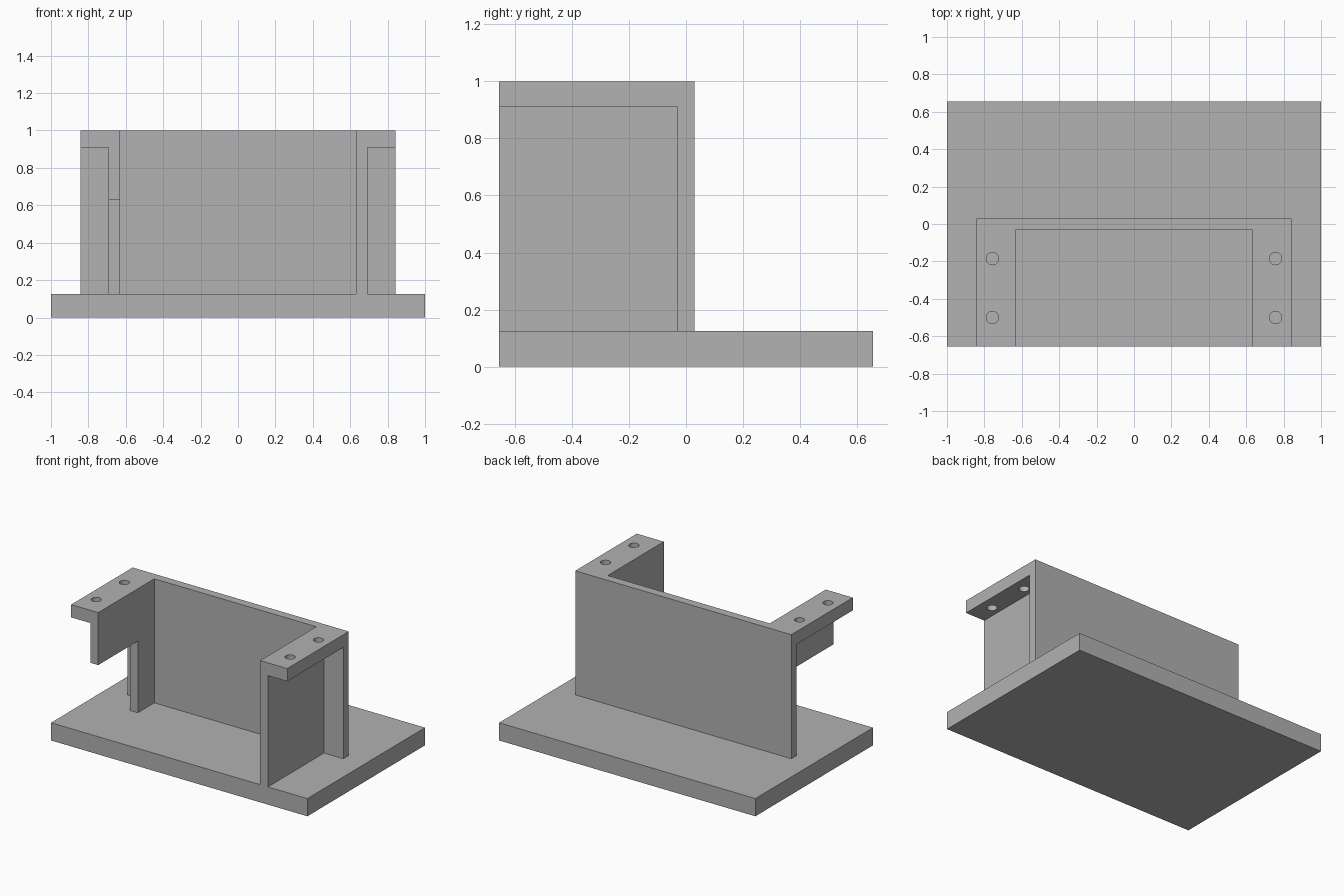
import bpy, bmesh
from mathutils import Matrix

cube = bpy.data.objects.get("Cube")
if cube:
    bpy.data.objects.remove(cube, do_unlink=True)

grey = bpy.data.materials.new("light grey")
grey.use_nodes = True
colour = (0.445, 0.445, 0.445, 1)
grey.diffuse_color = colour
grey.node_tree.nodes["Principled BSDF"].inputs["Base Color"].default_value = colour

FRONT, BACK = -0.655, 0.655
BASE_TOP, TOP = 0.125, 1.0
WALL_IN, WALL_OUT, FLANGE_OUT = 0.632, 0.692, 0.843
PANEL_FRONT, PANEL_BACK = -0.03, 0.03
FLANGE_BOTTOM = 0.91
OVER = 0.1  # how far cutters reach past the surface


def finish(name, bm):
    bmesh.ops.recalc_face_normals(bm, faces=bm.faces)
    mesh = bpy.data.meshes.new(name)
    bm.to_mesh(mesh)
    bm.free()
    mesh.materials.append(grey)
    obj = bpy.data.objects.new(name, mesh)
    bpy.context.collection.objects.link(obj)
    return obj


def prism(name, outline, z0, z1):
    bm = bmesh.new()
    face = bm.faces.new([bm.verts.new((x, y, z0)) for x, y in outline])
    result = bmesh.ops.extrude_face_region(bm, geom=[face])
    top = [v for v in result["geom"] if isinstance(v, bmesh.types.BMVert)]
    bmesh.ops.translate(bm, verts=top, vec=(0, 0, z1 - z0))
    return finish(name, bm)


def box(name, x0, x1, y0, y1, z0, z1):
    return prism(name, [(x0, y0), (x1, y0), (x1, y1), (x0, y1)], z0, z1)


def cylinder(name, x, y, radius, z0, z1):
    bm = bmesh.new()
    bmesh.ops.create_cone(bm, cap_ends=True, segments=32, radius1=radius,
                          radius2=radius, depth=z1 - z0,
                          matrix=Matrix.Translation((x, y, (z0 + z1) / 2)))
    return finish(name, bm)


# Base plate
box("base_plate", -1, 1, FRONT, BACK, 0, BASE_TOP)

# U-shaped bracket: back panel with a thick arm on each side
half = [(FLANGE_OUT, PANEL_BACK), (FLANGE_OUT, FRONT),
        (WALL_IN, FRONT), (WALL_IN, PANEL_FRONT)]
bracket = prism("bracket", half + [(-x, y) for x, y in reversed(half)], BASE_TOP, TOP)

# Hollow the arms to leave thin walls and top flanges, and drill the bolt holes
cutters = []
for side in (-1, 1):
    x0, x1 = sorted((side * WALL_OUT, side * (FLANGE_OUT + OVER)))
    cutters.append(box("arm_cutter", x0, x1, FRONT - OVER, PANEL_FRONT,
                       BASE_TOP - OVER, FLANGE_BOTTOM))
    for y in (-0.185, -0.5):
        cutters.append(cylinder("hole_cutter", side * 0.757, y, 0.033,
                                FLANGE_BOTTOM - OVER, TOP + OVER))

# Opening low in the front of one wall
cutters.append(box("opening_cutter", -WALL_OUT - OVER, -WALL_IN + OVER,
                   FRONT - OVER, -0.213, BASE_TOP - OVER, 0.63))

for cutter in cutters:
    cutter.hide_render = True
    mod = bracket.modifiers.new(cutter.name, "BOOLEAN")
    mod.operation = "DIFFERENCE"
    mod.solver = "EXACT"
    mod.object = cutter

# Bake the cuts and drop the cutters
graph = bpy.context.evaluated_depsgraph_get()
graph.update()
baked = bpy.data.meshes.new_from_object(bracket.evaluated_get(graph))
bracket.modifiers.clear()
bracket.data = baked
baked.name = "bracket"
for cutter in cutters:
    bpy.data.objects.remove(cutter, do_unlink=True)
